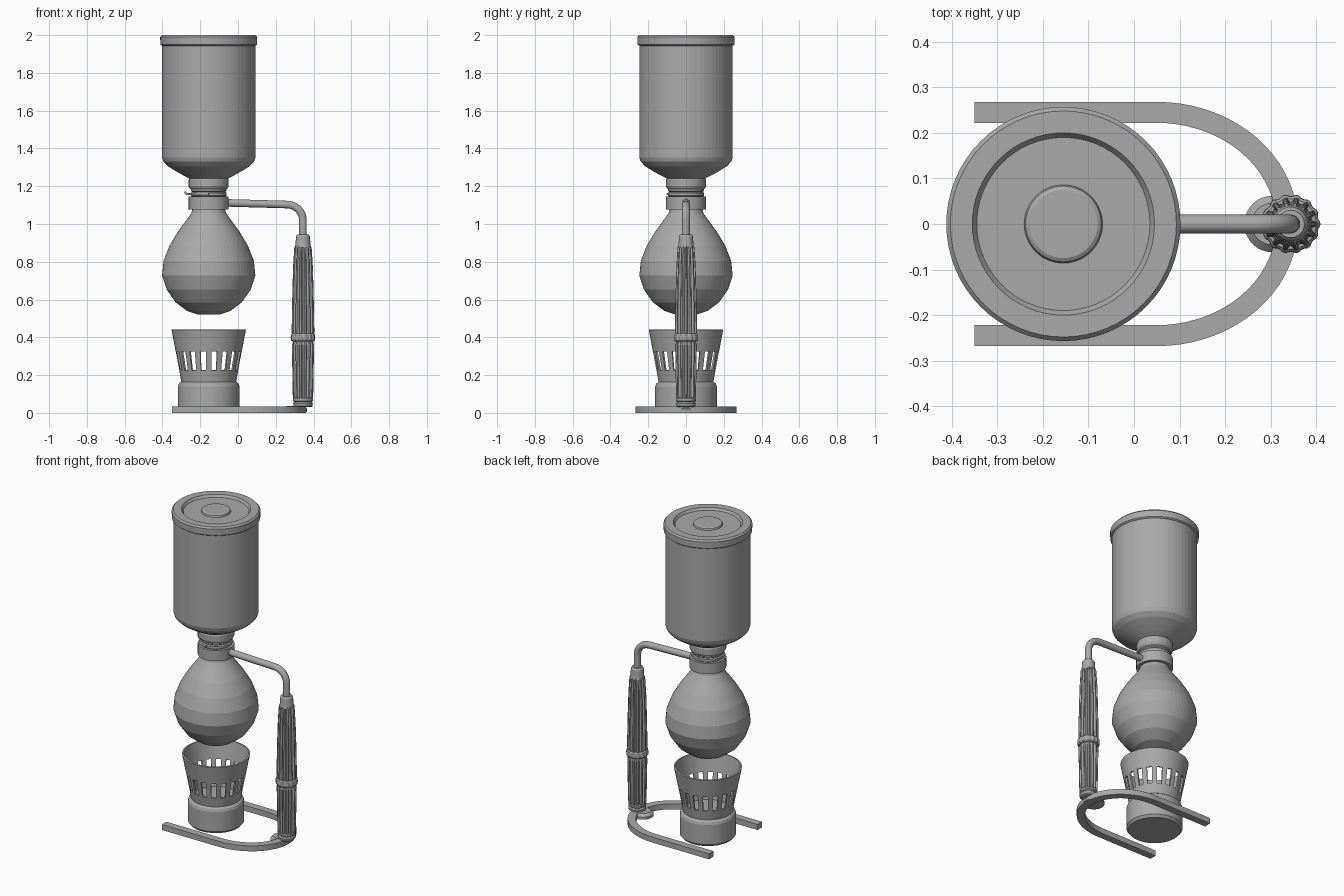
import bpy, bmesh, math
from math import sin, cos, pi, tau

cube = bpy.data.objects.get("Cube")
if cube:
    bpy.data.objects.remove(cube, do_unlink=True)

CX = -0.155      # axis of the glass and burner
HX = 0.344       # axis of the handle

grey = bpy.data.materials.new("plain_grey")
grey.use_nodes = True
GREY = (0.4, 0.4, 0.4, 1)
grey.diffuse_color = GREY
grey.node_tree.nodes["Principled BSDF"].inputs["Base Color"].default_value = GREY


def finish(name, bm, x=0, normals=True):
    if normals:
        bmesh.ops.recalc_face_normals(bm, faces=bm.faces)
    mesh = bpy.data.meshes.new(name)
    bm.to_mesh(mesh)
    bm.free()
    mesh.materials.append(grey)
    ob = bpy.data.objects.new(name, mesh)
    ob.location.x = x
    bpy.context.collection.objects.link(ob)
    return ob


def lathe(name, profile, x=CX, sides=64, caps=True, skip=None, flute=None):
    """Revolve (radius, z) pairs; skip drops faces, flute scales the radius by angle."""
    bm = bmesh.new()
    rings = []
    for r, z in profile:
        ring = []
        for i in range(sides):
            k = r * (flute(i, z) if flute else 1)
            a = tau * i / sides
            ring.append(bm.verts.new((k * cos(a), k * sin(a), z)))
        rings.append(ring)
    for n, (lo, hi) in enumerate(zip(rings, rings[1:])):
        for i in range(sides):
            if skip and skip(n, i):
                continue
            j = (i + 1) % sides
            bm.faces.new((lo[i], lo[j], hi[j], hi[i]))
    if caps:
        bm.faces.new(rings[0][::-1])
        bm.faces.new(rings[-1])
    return finish(name, bm, x)


def tube(name, points, radius):
    curve = bpy.data.curves.new(name, "CURVE")
    curve.dimensions = "3D"
    curve.bevel_depth = radius
    curve.bevel_resolution = 3
    curve.use_fill_caps = True
    sp = curve.splines.new("POLY")
    sp.points.add(len(points) - 1)
    for p, co in zip(sp.points, points):
        p.co = (*co, 1)
    curve.materials.append(grey)
    ob = bpy.data.objects.new(name, curve)
    bpy.context.collection.objects.link(ob)
    return ob


# Upper glass vessel, lid and joints
lathe("upper_vessel", [(0.09, 1.235), (0.13, 1.255), (0.175, 1.28), (0.215, 1.305),
                       (0.24, 1.33), (0.247, 1.352), (0.247, 1.955)])
lathe("lid", [(0.245, 1.942), (0.256, 1.95), (0.257, 1.99), (0.248, 2.0), (0.2, 2.0),
              (0.19, 1.985), (0.086, 1.985), (0.083, 1.995), (0.075, 2.0)])
lathe("upper_collar", [(0.09, 1.18), (0.1, 1.188), (0.106, 1.2), (0.106, 1.235), (0.1, 1.248)])
lathe("neck_seal", [(0.085, 1.14), (0.095, 1.15), (0.095, 1.165), (0.088, 1.17),
                    (0.095, 1.176), (0.095, 1.185)])
lathe("clamp_collar", [(0.106, 1.077), (0.106, 1.145)])
tube("spring_hook", [(CX - 0.125, 0, 1.168), (CX - 0.115, -0.01, 1.158), (CX - 0.09, -0.03, 1.158),
                     (CX - 0.05, -0.085, 1.158), (CX, -0.098, 1.158)], 0.006)

# Lower round flask
lathe("lower_flask", [(0.055, 0.52), (0.115, 0.54), (0.175, 0.585), (0.222, 0.652), (0.247, 0.727),
                      (0.239, 0.805), (0.208, 0.885), (0.163, 0.96), (0.115, 1.025),
                      (0.092, 1.058), (0.086, 1.08), (0.086, 1.15)])

# Burner: solid foot and slotted, flared chimney
lathe("burner_foot", [(0.15, 0), (0.163, 0.015), (0.163, 0.14), (0.158, 0.155), (0.145, 0.165)])
chimney = lathe("burner_chimney", [(0.145, 0.163), (0.156, 0.225), (0.175, 0.325), (0.197, 0.44)],
                sides=72, caps=False, skip=lambda n, i: n == 1 and i % 4 in (0, 3))
wall = chimney.modifiers.new("wall", "SOLIDIFY")
wall.thickness = 0.01
wall.offset = -1

# U-shaped base: straight legs joined by a half ellipse
STEPS = 36
bm = bmesh.new()


def outline(rx, ry):
    arc = [(0.05 + rx * cos(t), ry * sin(t))
           for t in (-pi / 2 + pi * i / STEPS for i in range(STEPS + 1))]
    return [(-0.35, -ry)] + arc + [(-0.35, ry)]


outer = [bm.verts.new((x, y, 0)) for x, y in outline(0.31, 0.268)]
inner = [bm.verts.new((x, y, 0)) for x, y in outline(0.262, 0.222)]
for i in range(len(outer) - 1):
    bm.faces.new((outer[i], outer[i + 1], inner[i + 1], inner[i]))
slab = bmesh.ops.extrude_face_region(bm, geom=bm.faces[:])
bmesh.ops.translate(bm, vec=(0, 0, 0.035),
                    verts=[v for v in slab["geom"] if isinstance(v, bmesh.types.BMVert)])
finish("base", bm)

# Handle: fluted grips, middle ring, top cap and foot
FLUTES = 14


def groove(depth, low, high):
    """Scalloped section that fades out at both ends."""
    def scale(i, z):
        if z <= low or z >= high:
            return 1 - depth * 0.5
        return 1 - depth * (0, 0.1, 0.8, 1, 0.8, 0.1)[i % 6]
    return scale


lathe("upper_grip", [(0.052, 0.4), (0.06, 0.425), (0.059, 0.5), (0.056, 0.65),
                     (0.052, 0.78), (0.046, 0.875), (0.04, 0.895)],
      x=HX, sides=FLUTES * 6, flute=groove(0.2, 0.4, 0.895))
lathe("lower_grip", [(0.05, 0.065), (0.054, 0.085), (0.056, 0.2), (0.059, 0.36), (0.055, 0.385)],
      x=HX, sides=FLUTES * 6, flute=groove(0.2, 0.065, 0.385))
lathe("grip_ring", [(0.058, 0.378), (0.064, 0.385), (0.065, 0.4), (0.064, 0.413), (0.058, 0.42)],
      x=HX, sides=FLUTES * 6, flute=groove(0.06, 0, 1))
lathe("handle_cap", [(0.042, 0.875), (0.039, 0.9), (0.037, 0.935), (0.03, 0.945)], x=HX, sides=32)
lathe("handle_foot", [(0.044, 0.03), (0.05, 0.036), (0.052, 0.05), (0.046, 0.058),
                      (0.052, 0.064), (0.052, 0.075), (0.046, 0.082)], x=HX, sides=32)
lathe("foot_plate", [(0.062, 0.005), (0.062, 0.02), (0.046, 0.036)], x=HX - 0.04, sides=32)

# Bent arm from the clamp to the handle
B = 0.085
bend = [(HX - B + B * sin(t), 0, 1.103 - B + B * cos(t)) for t in (pi / 2 * i / 8 for i in range(9))]
tube("arm", [(CX + 0.09, 0, 1.112)] + bend + [(HX, 0, 0.93)], 0.021)
